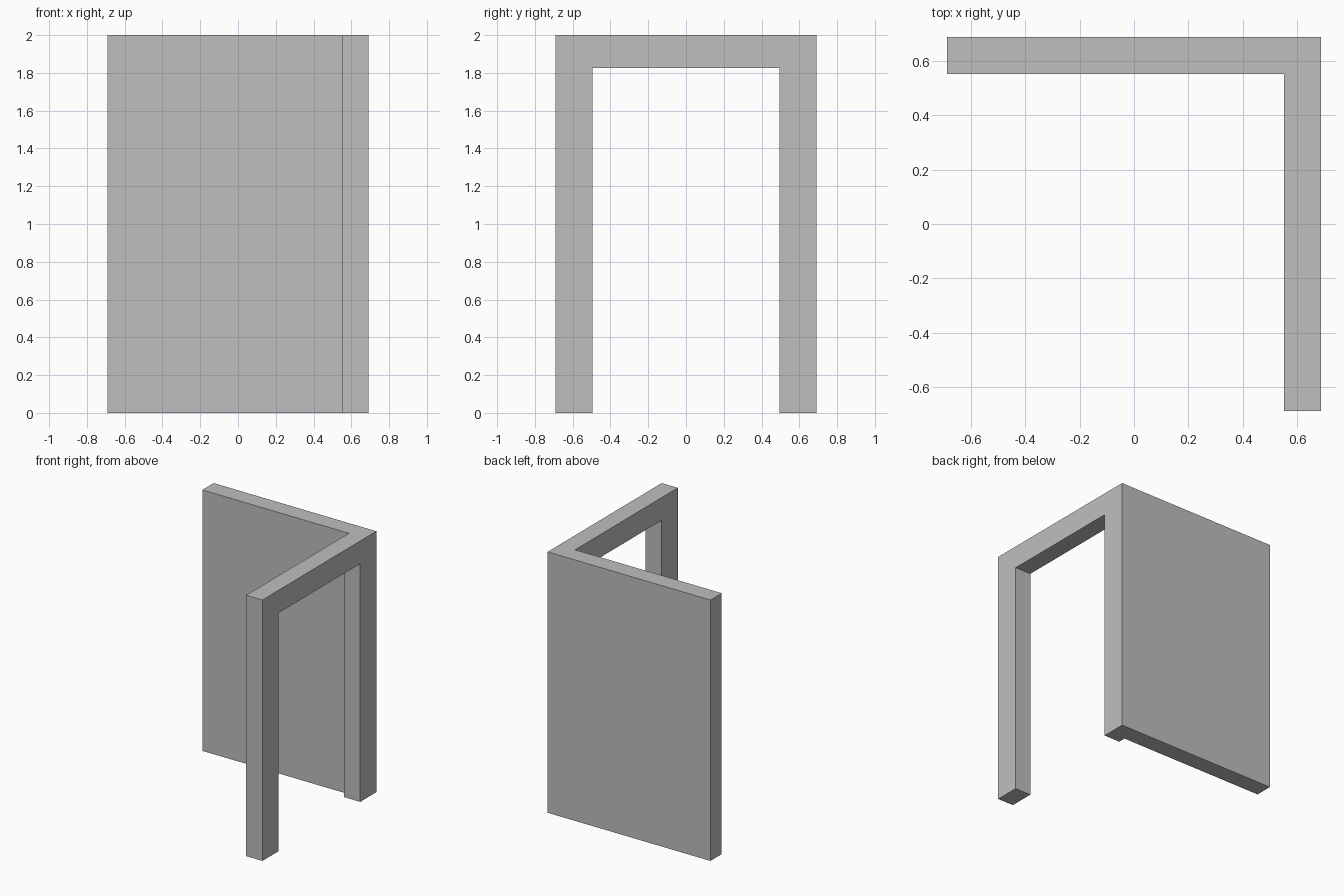
import bpy
import bmesh

HALF, HEIGHT, THICK = 0.69, 2.0, 0.137
DOOR_HALF, DOOR_HEIGHT = 0.495, 1.825

cube = bpy.data.objects.get("Cube")
if cube:
    bpy.data.objects.remove(cube, do_unlink=True)

# Plain grey finish
grey = bpy.data.materials.new("plain_grey")
grey.use_nodes = True
colour = (0.52, 0.52, 0.52, 1)
grey.diffuse_color = colour
grey.node_tree.nodes["Principled BSDF"].inputs["Base Color"].default_value = colour


def extruded(name, outline, bottom, top):
    """Make a solid by extruding a plan outline upwards."""
    bm = bmesh.new()
    base = bm.faces.new([bm.verts.new((x, y, bottom)) for x, y in outline])
    result = bmesh.ops.extrude_face_region(bm, geom=[base], use_keep_orig=True)
    moved = [v for v in result["geom"] if isinstance(v, bmesh.types.BMVert)]
    bmesh.ops.translate(bm, verts=moved, vec=(0, 0, top - bottom))
    bmesh.ops.recalc_face_normals(bm, faces=bm.faces)
    mesh = bpy.data.meshes.new(name)
    bm.to_mesh(mesh)
    bm.free()
    mesh.materials.append(grey)
    obj = bpy.data.objects.new(name, mesh)
    bpy.context.collection.objects.link(obj)
    return obj


# Corner walls: back panel and left side in one L-shaped plan
inner = HALF - THICK
corner_walls = extruded("corner_walls", [
    (-HALF, HALF), (-HALF, inner), (inner, inner),
    (inner, -HALF), (HALF, -HALF), (HALF, HALF)], 0, HEIGHT)

# Doorway through the left side, open at the floor; it starts inside the gap
# between the two walls so the back panel stays whole
near, far = inner - THICK, HALF + THICK
doorway_cutter = extruded("doorway_cutter", [
    (near, -DOOR_HALF), (far, -DOOR_HALF),
    (far, DOOR_HALF), (near, DOOR_HALF)], -THICK, DOOR_HEIGHT)
doorway_cutter.hide_render = True
doorway_cutter.hide_viewport = True
doorway_cutter.display_type = 'WIRE'

cut = corner_walls.modifiers.new("doorway", 'BOOLEAN')
cut.operation = 'DIFFERENCE'
cut.solver = 'EXACT'
cut.object = doorway_cutter
